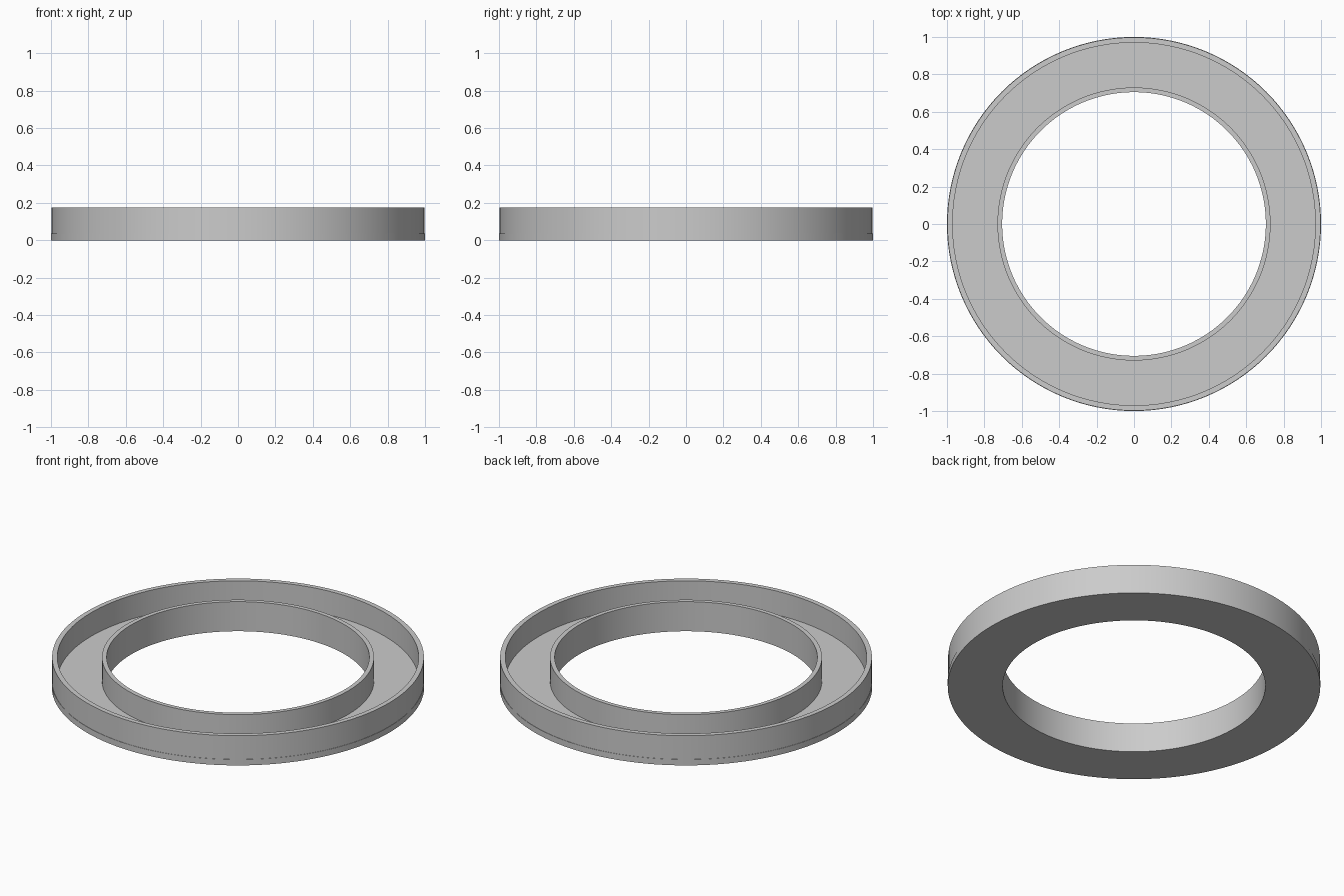
import bpy
import bmesh
import math
from mathutils import Matrix, Vector

cube = bpy.data.objects.get("Cube")
if cube:
    bpy.data.objects.remove(cube, do_unlink=True)

SEGMENTS = 128
HEIGHT = 0.175
FLOOR = 0.035
OUTER, OUTER_LIP = 1.0, 0.97
INNER, INNER_LIP = 0.705, 0.73
WALL_OUTER = 0.998  # wall sits a hair inside the base rim


def make_material(name, color):
    mat = bpy.data.materials.new(name)
    mat.use_nodes = True
    mat.diffuse_color = color
    mat.node_tree.nodes["Principled BSDF"].inputs["Base Color"].default_value = color
    return mat


def lathe(name, profile, mat):
    """Revolve a closed (radius, height) profile around the z axis."""
    bm = bmesh.new()
    rings = []
    for i in range(SEGMENTS):
        turn = Matrix.Rotation(math.tau * i / SEGMENTS, 3, "Z")
        rings.append([bm.verts.new(turn @ Vector((r, 0, z))) for r, z in profile])
    count = len(profile)
    for i, ring in enumerate(rings):
        after = rings[(i + 1) % SEGMENTS]
        for j in range(count):
            k = (j + 1) % count
            bm.faces.new((ring[j], after[j], after[k], ring[k]))
    bmesh.ops.recalc_face_normals(bm, faces=bm.faces)
    mesh = bpy.data.meshes.new(name)
    bm.to_mesh(mesh)
    bm.free()
    mesh.materials.append(mat)
    obj = bpy.data.objects.new(name, mesh)
    bpy.context.collection.objects.link(obj)
    bpy.ops.object.select_all(action="DESELECT")
    obj.select_set(True)
    bpy.context.view_layer.objects.active = obj
    bpy.ops.object.shade_smooth_by_angle(angle=math.radians(30))
    return obj


# Ring-shaped tray: flat floor with a thin wall on each rim
grey = make_material("light grey", (0.6, 0.6, 0.6, 1))
lathe("ring_tray", [
    (INNER, 0), (OUTER, 0), (OUTER, FLOOR), (WALL_OUTER, FLOOR),
    (WALL_OUTER, HEIGHT), (OUTER_LIP, HEIGHT), (OUTER_LIP, FLOOR),
    (INNER_LIP, FLOOR), (INNER_LIP, HEIGHT), (INNER, HEIGHT),
], grey)
